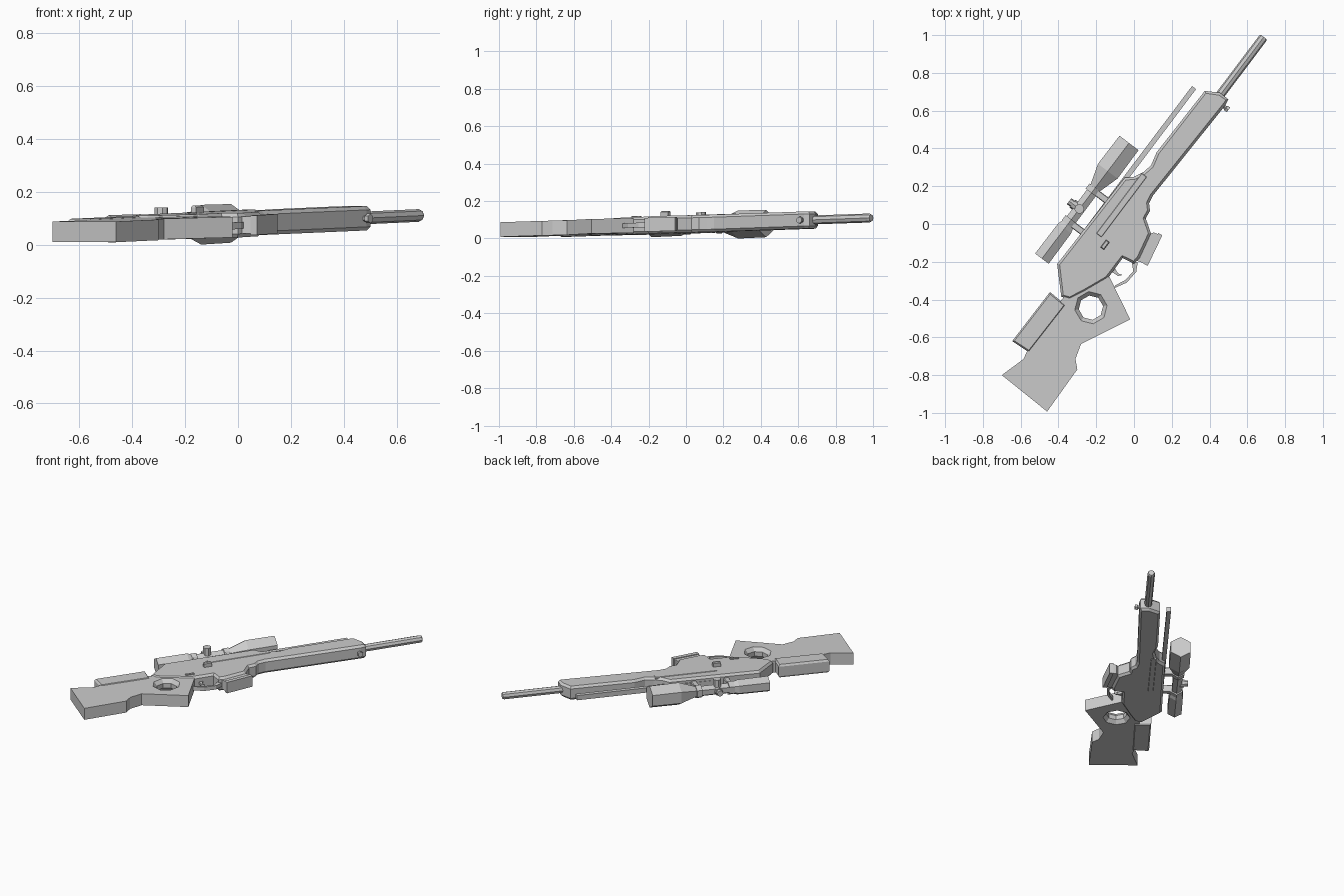
import bpy, bmesh, math
from mathutils import Vector

if "Cube" in bpy.data.objects:
    bpy.data.objects.remove(bpy.data.objects["Cube"])

# Long axis of the rifle and the direction of its top edge, lying on its side
AX = Vector((0.602, 0.799, 0))
UP = Vector((-0.799, 0.602, 0))
Z = Vector((0, 0, 1))


def at(s, t, z=0):
    return AX * s + UP * t + Z * z


def finish(name, bm):
    # The whole rifle rises slightly toward the muzzle
    for v in bm.verts:
        v.co.z += 0.077 + 0.0273 * v.co.dot(AX)
    bmesh.ops.recalc_face_normals(bm, faces=bm.faces[:])
    me = bpy.data.meshes.new(name)
    bm.to_mesh(me)
    bm.free()
    ob = bpy.data.objects.new(name, me)
    bpy.context.collection.objects.link(ob)
    return ob


def solid(name, pts, half, chamfer=0, zc=0):
    """Plan outline extruded symmetrically in z with chamfered rims."""
    bm = bmesh.new()
    h = half - chamfer
    low = [bm.verts.new((p[0], p[1], zc - h)) for p in pts]
    top = [bm.verts.new((p[0], p[1], zc + h)) for p in pts]
    n = len(pts)
    for i in range(n):
        j = (i + 1) % n
        bm.faces.new((low[i], low[j], top[j], top[i]))
    caps = [bm.faces.new(low), bm.faces.new(top)]
    bmesh.ops.recalc_face_normals(bm, faces=bm.faces[:])
    if chamfer:
        for cap in caps:
            bmesh.ops.inset_region(bm, faces=[cap], thickness=chamfer, depth=chamfer)
    return finish(name, bm)


def bar(name, s0, s1, t0, t1, half, chamfer=0, zc=0):
    pts = [at(s, t) for s, t in ((s0, t0), (s1, t0), (s1, t1), (s0, t1))]
    return solid(name, pts, half, chamfer, zc)


def lathe(name, start, axis, profile, sides):
    """Faceted turned part: profile is (distance, radius) along axis."""
    bm = bmesh.new()
    axis = axis.normalized()
    u = AX if abs(axis.z) > 0.9 else Z
    v = axis.cross(u)
    rings = []
    for d, r in profile:
        rings.append([bm.verts.new(start + axis * d + (u * math.cos(a) + v * math.sin(a)) * r)
                      for a in (2 * math.pi * k / sides for k in range(sides))])
    for a, b in zip(rings, rings[1:]):
        for k in range(sides):
            m = (k + 1) % sides
            bm.faces.new((a[k], a[m], b[m], b[k]))
    bm.faces.new(rings[0])
    bm.faces.new(rings[-1])
    return finish(name, bm)


# Thumbhole stock with bevelled opening
stock = solid("stock", [(-.70, -.80), (-.585, -.715), (-.56, -.66), (-.40, -.42), (-.355, -.37),
                        (-.25, -.28), (-.13, -.28), (-.02, -.505), (-.28, -.635),
                        (-.31, -.715), (-.30, -.77), (-.46, -.993)], 0.039)
cutter = lathe("thumbhole_cutter", Vector((-.228, -.443, -.06)), Z,
               [(0, .105), (.045, .065), (.075, .065), (.12, .105)], 8)
cutter.hide_render = True
cutter.hide_viewport = True
cut = stock.modifiers.new("thumbhole", 'BOOLEAN')
cut.operation = 'DIFFERENCE'
cut.object = cutter

# Cheek rest
solid("cheek_rest", [(-.645, -.62), (-.445, -.36), (-.36, -.43), (-.555, -.68)], 0.044, 0.012)

# Receiver and fore-end
solid("receiver_and_handguard", [
    (-.407, -.212), (-.05, .245), (0, .25), (.05, .275), (.09, .31), (.12, .38),
    (.375, .705), (.455, .695), (.50, .66), (.485, .63), (.10, .15), (.08, .11),
    (.085, .07), (.062, .03), (.09, -.05), (.03, -.18), (0, -.21), (-.06, -.18),
    (-.14, -.29), (-.26, -.36), (-.34, -.40), (-.385, -.385)], 0.046, 0.014)
bar("bolt_channel", -.16, .24, .095, .13, 0.049, 0.004)

# Top rail
bar("rail", -.38, .768, .167, .194, 0.016)

# Barrel and front stud
lathe("barrel", at(.72, .047), AX, [(0, .024), (.475, .024), (.484, .019)], 8)
lathe("sling_stud", at(.783, .0), -UP, [(0, .012), (.015, .012), (.02, .018), (.036, .018)], 6)

# Magazine, guard and trigger
solid("magazine", [(.055, -.06), (.105, -.045), (.13, -.055), (.06, -.21), (.0, -.19)], 0.032)
solid("magazine_base", [(.128, -.048), (.15, -.06), (.072, -.222), (.048, -.208)], 0.037)
solid("trigger_guard", [(.0, -.20), (.02, -.20), (.012, -.253), (-.038, -.31), (-.105, -.34),
                        (-.10, -.325), (-.046, -.297), (-.004, -.25), (-.012, -.20)], 0.013)
solid("trigger", [(-.115, -.255), (-.085, -.275), (-.06, -.27), (-.085, -.262), (-.10, -.235)], 0.008)

# Bolt handle and safety lever
bar("bolt_handle", -.205, -.155, .045, .068, 0.02, 0.006, 0.055)
bar("safety_lever", -.345, -.29, -.025, -.01, 0.007, 0, 0.045)

# Telescopic sight: eyepiece, tube and objective in one turned body
eye = at(-.44, .279, -.006)
lathe("scope", eye, AX, [(0, .052), (.20, .050), (.245, .034), (.465, .034),
                         (.58, .075), (.767, .073)], 6)
lathe("scope_side_turret", eye + AX * .33, Z, [(0, .026), (.072, .026)], 8)
lathe("scope_top_turret", eye + AX * .33, UP, [(0, .026), (.045, .026), (.045, .02), (.068, .02)], 8)

# Scope rings with feet reaching the rail
for i, d in enumerate((.225, .435)):
    lathe(f"scope_ring_{i}", eye + AX * d, AX, [(0, .044), (.035, .044)], 6)
    bar(f"scope_foot_{i}", -.44 + d, -.405 + d, .175, .275, 0.024, 0.005)
